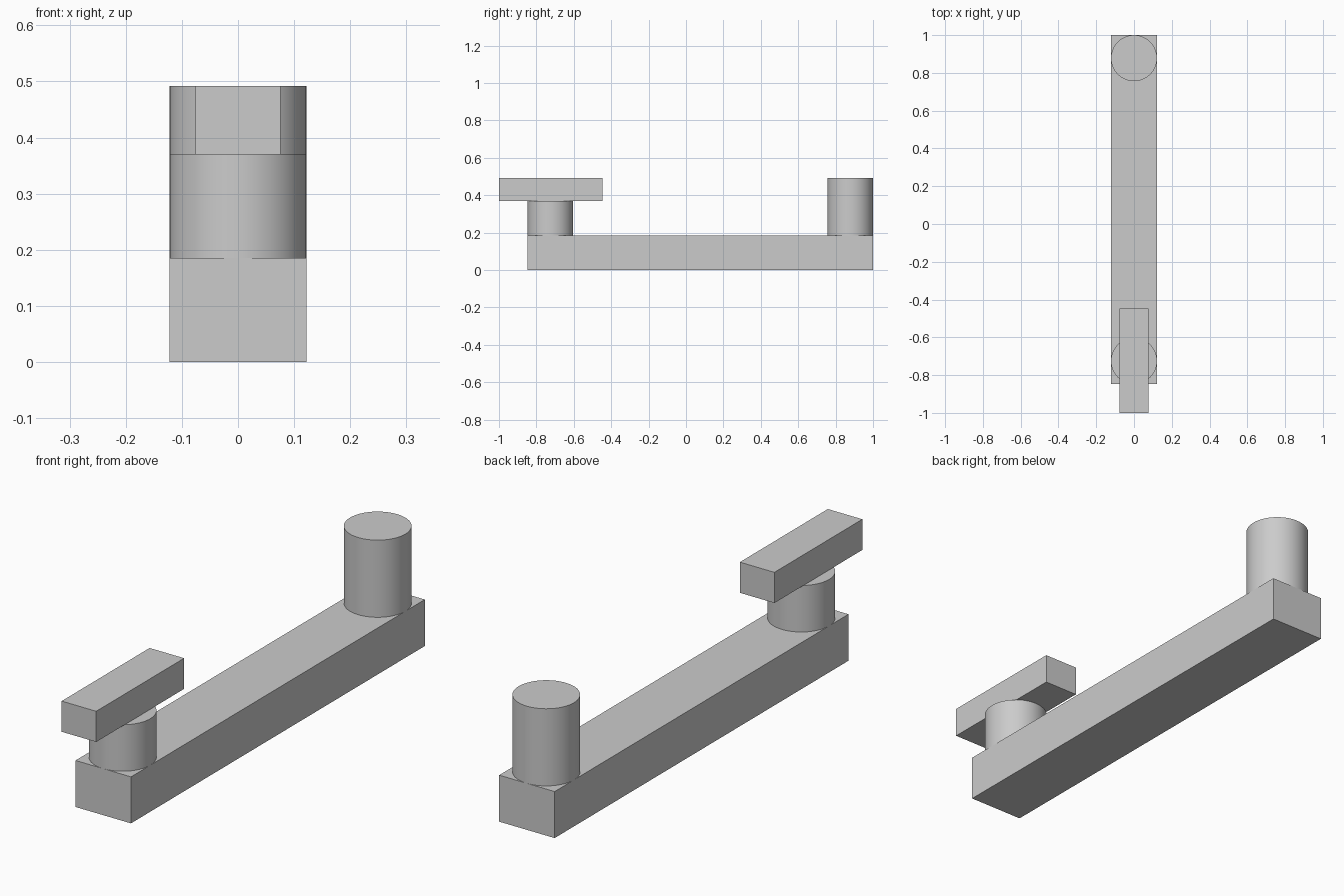
import bpy

# Remove the default cube
cube = bpy.data.objects.get("Cube")
if cube:
    bpy.data.objects.remove(cube, do_unlink=True)

# Single plain grey
grey = bpy.data.materials.new("plain_grey")
grey.use_nodes = True
colour = (0.6, 0.6, 0.6, 1.0)
grey.diffuse_color = colour
grey.node_tree.nodes["Principled BSDF"].inputs["Base Color"].default_value = colour

RADIUS = 0.122
BAR_TOP = 0.185
PLATE_BOTTOM = 0.37
TOP = 0.492


def box(name, half_width, y0, y1, z0, z1):
    bpy.ops.mesh.primitive_cube_add(size=1, location=(0, (y0 + y1) / 2, (z0 + z1) / 2))
    obj = bpy.context.object
    obj.name = name
    obj.scale = (2 * half_width, y1 - y0, z1 - z0)
    bpy.ops.object.transform_apply(location=False, rotation=False, scale=True)
    obj.data.materials.append(grey)


def post(name, y, z0, z1):
    bpy.ops.mesh.primitive_cylinder_add(vertices=64, radius=RADIUS, depth=z1 - z0,
                                        location=(0, y, (z0 + z1) / 2))
    obj = bpy.context.object
    obj.name = name
    bpy.ops.object.shade_smooth_by_angle()
    obj.data.materials.append(grey)


# Long arm with a post near each end
box("arm", RADIUS, -0.847, 1.0, 0, BAR_TOP)
post("back_post", 1.0 - RADIUS, BAR_TOP, TOP)
post("front_post", -0.847 + RADIUS, BAR_TOP, PLATE_BOTTOM)

# Narrow bar resting on the front post
box("top_bar", 0.076, -1.0, -0.447, PLATE_BOTTOM, TOP)
